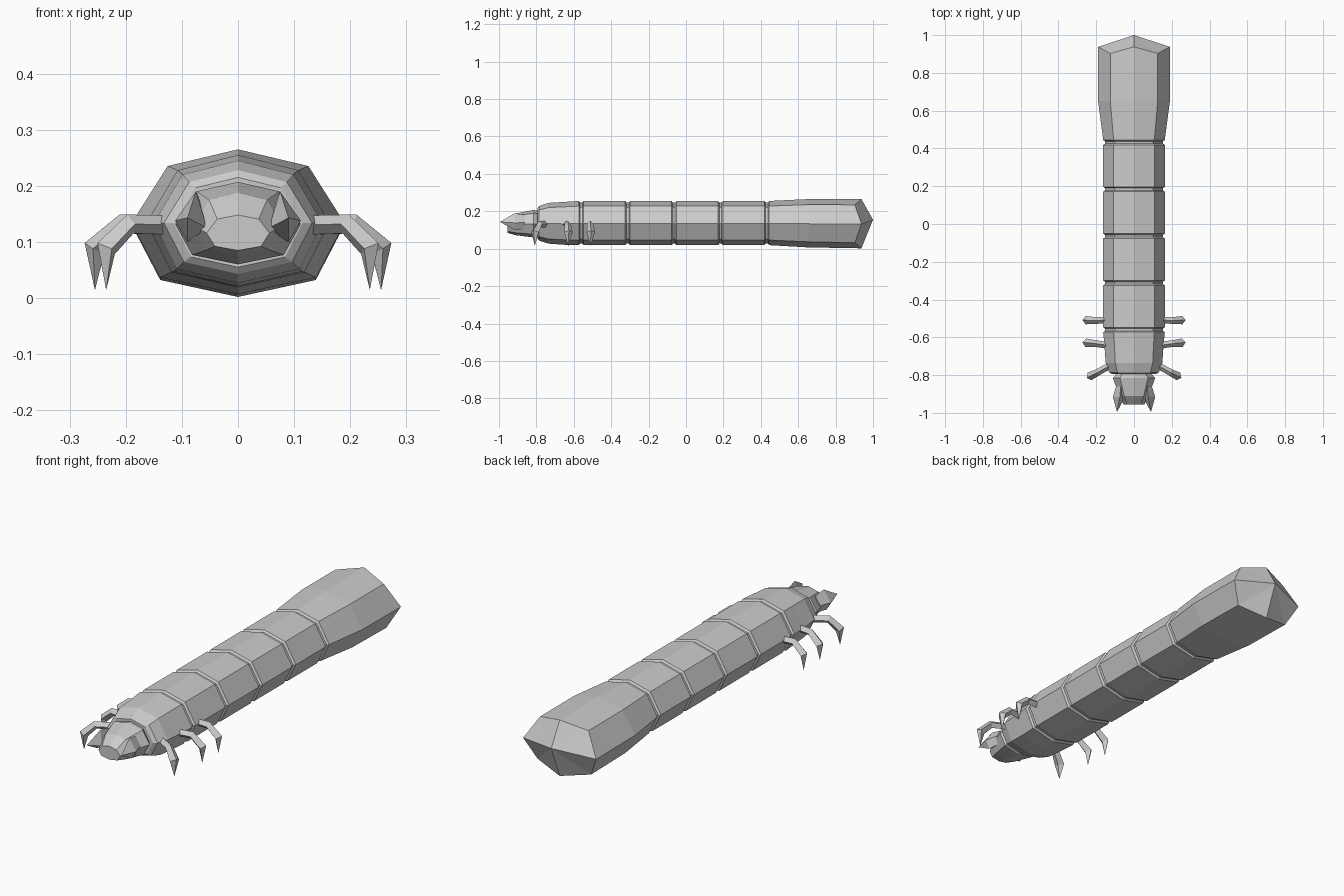
import bpy, bmesh
from mathutils import Vector

if "Cube" in bpy.data.objects:
    bpy.data.objects.remove(bpy.data.objects["Cube"])


def finish(name, bm):
    bmesh.ops.recalc_face_normals(bm, faces=bm.faces)
    me = bpy.data.meshes.new(name)
    bm.to_mesh(me)
    bm.free()
    ob = bpy.data.objects.new(name, me)
    bpy.context.collection.objects.link(ob)
    return ob


def loft(name, rings, tip=None):
    """Skin a list of equal-length point rings; cap the ends or close to a tip."""
    bm = bmesh.new()
    rows = [[bm.verts.new(p) for p in r] for r in rings]
    n = len(rows[0])
    for a, b in zip(rows, rows[1:]):
        for i in range(n):
            j = (i + 1) % n
            bm.faces.new((a[i], a[j], b[j], b[i]))
    bm.faces.new(rows[0])
    if tip:
        t = bm.verts.new(tip)
        for i in range(n):
            bm.faces.new((rows[-1][i], rows[-1][(i + 1) % n], t))
    else:
        bm.faces.new(rows[-1])
    return finish(name, bm)


def ring(y, w, top, bot, corner=0.0):
    """Eight-sided shell section; corner shifts the diagonal points along y."""
    h = top - bot
    half = [(0.66, 0.885), (1, 0.49), (0.73, 0.115)]
    right = [(w * x, bot + h * z) for x, z in half]
    pts = [(0, top)] + right + [(0, bot)] + [(-x, z) for x, z in reversed(right)]
    return [(x, y + (corner if i % 2 else 0), z) for i, (x, z) in enumerate(pts)]


def mirror(ob):
    ob.modifiers.new("mirror", 'MIRROR').use_axis[0] = True


def square(c, d, r, ry):
    """Diamond section round c, across direction d in the leg's plane."""
    side = Vector((-d.y, d.x, 0)).normalized()
    up = d.cross(side).normalized()
    return [c + up * r, c + side * ry, c - up * r, c - side * ry]


# body: front shield, four middle segments and flared tail, joined by grooves
body = [ring(-0.795, 0.115, 0.215, 0.055),
        ring(-0.785, 0.132, 0.228, 0.043),
        ring(-0.735, 0.15, 0.245, 0.027),
        ring(-0.65, 0.156, 0.25, 0.021)]
for y in (-0.56, -0.312, -0.064, 0.184, 0.432):
    body += [ring(y - 0.013, 0.163, 0.255, 0.019),
             ring(y - 0.006, 0.153, 0.246, 0.027),
             ring(y + 0.006, 0.153, 0.246, 0.027),
             ring(y + 0.013, 0.163, 0.255, 0.019)]
body += [ring(0.65, 0.19, 0.265, 0.007),
         ring(0.938, 0.19, 0.265, 0.002, -0.035)]
loft("body", body, tip=(0, 1.0, 0.155))

# head
loft("head", [ring(-0.76, 0.085, 0.195, 0.07),
              ring(-0.79, 0.09, 0.202, 0.068),
              ring(-0.815, 0.112, 0.207, 0.06),
              ring(-0.91, 0.078, 0.188, 0.072),
              ring(-0.955, 0.056, 0.148, 0.085)])

# mandibles
mirror(loft("mandible", [
    [(0.07, -0.86, 0.18), (0.095, -0.86, 0.14), (0.08, -0.86, 0.105), (0.055, -0.86, 0.13)],
    [(0.075, -0.915, 0.19), (0.112, -0.915, 0.138), (0.09, -0.915, 0.1), (0.055, -0.93, 0.125)],
], tip=(0.09, -0.995, 0.143)))

# legs: root, knee, ankle and pointed claw
legs = {
    "front": [(0.12, -0.745), (0.192, -0.785), (0.235, -0.807), (0.235, -0.808)],
    "middle": [(0.13, -0.643), (0.205, -0.633), (0.256, -0.628), (0.255, -0.63)],
    "rear": [(0.13, -0.508), (0.205, -0.511), (0.256, -0.509), (0.255, -0.51)],
}
for name, path in legs.items():
    p = [Vector((x, y, z)) for (x, y), z in zip(path, (0.13, 0.132, 0.088, 0.014))]
    out = (p[1] - p[0]).normalized()
    down = (p[2] - p[1]).normalized()
    claw = out * 0.2 - Vector((0, 0, 1))
    mirror(loft(name + "_leg", [
        square(p[0], out, 0.017, 0.017),
        square(p[1], (out + down), 0.018, 0.018),
        square(p[2], (down + claw.normalized()), 0.02, 0.022),
    ], tip=p[3]))
